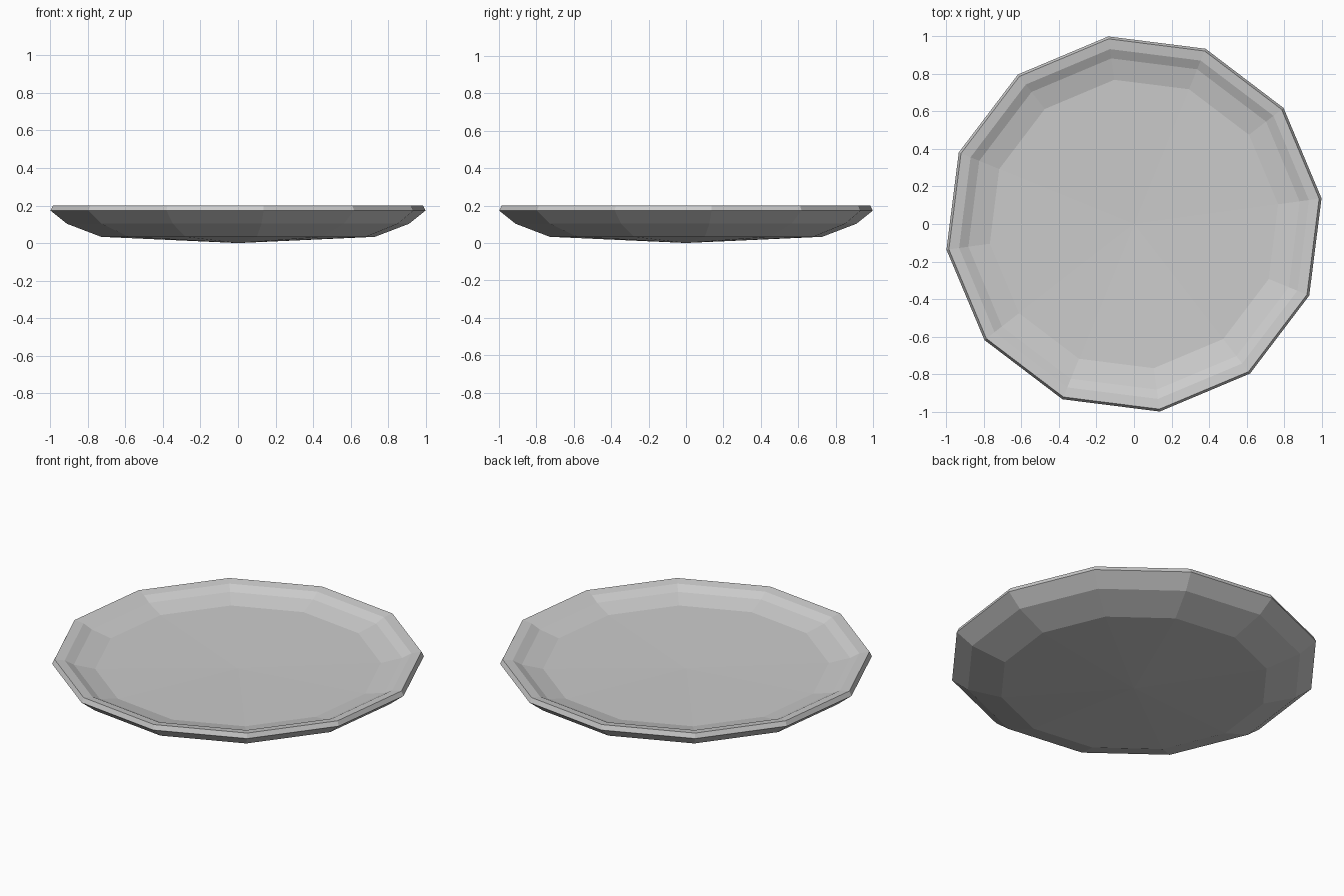
import bpy, bmesh
from math import cos, sin, pi, radians

cube = bpy.data.objects.get("Cube")
if cube:
    bpy.data.objects.remove(cube, do_unlink=True)

SIDES = 12
TURN = radians(7.8)

# Profile as (radius, height), from the underside centre over the rim to the inner floor
PROFILE = [(0.735, 0.033), (0.92, 0.103), (1.008, 0.173), (0.995, 0.2),
           (0.94, 0.192), (0.89, 0.166), (0.775, 0.138)]
UNDERSIDE_CENTRE = 0.0
FLOOR_CENTRE = 0.124

# Plain grey material
grey = bpy.data.materials.new("grey")
grey.use_nodes = True
colour = (0.6, 0.6, 0.6, 1.0)
grey.diffuse_color = colour
grey.node_tree.nodes["Principled BSDF"].inputs["Base Color"].default_value = colour

# Faceted dish: rings joined by quads, closed by shallow cones
bm = bmesh.new()
angles = [TURN + 2 * pi * i / SIDES for i in range(SIDES)]
rings = [[bm.verts.new((r * cos(a), r * sin(a), z)) for a in angles] for r, z in PROFILE]
bottom = bm.verts.new((0, 0, UNDERSIDE_CENTRE))
floor = bm.verts.new((0, 0, FLOOR_CENTRE))
for i in range(SIDES):
    j = (i + 1) % SIDES
    for low, high in zip(rings, rings[1:]):
        bm.faces.new((low[i], low[j], high[j], high[i]))
    bm.faces.new((bottom, rings[0][j], rings[0][i]))
    bm.faces.new((floor, rings[-1][i], rings[-1][j]))
bmesh.ops.recalc_face_normals(bm, faces=bm.faces)

mesh = bpy.data.meshes.new("dish")
bm.to_mesh(mesh)
bm.free()
mesh.materials.append(grey)
dish = bpy.data.objects.new("dish", mesh)
bpy.context.collection.objects.link(dish)
